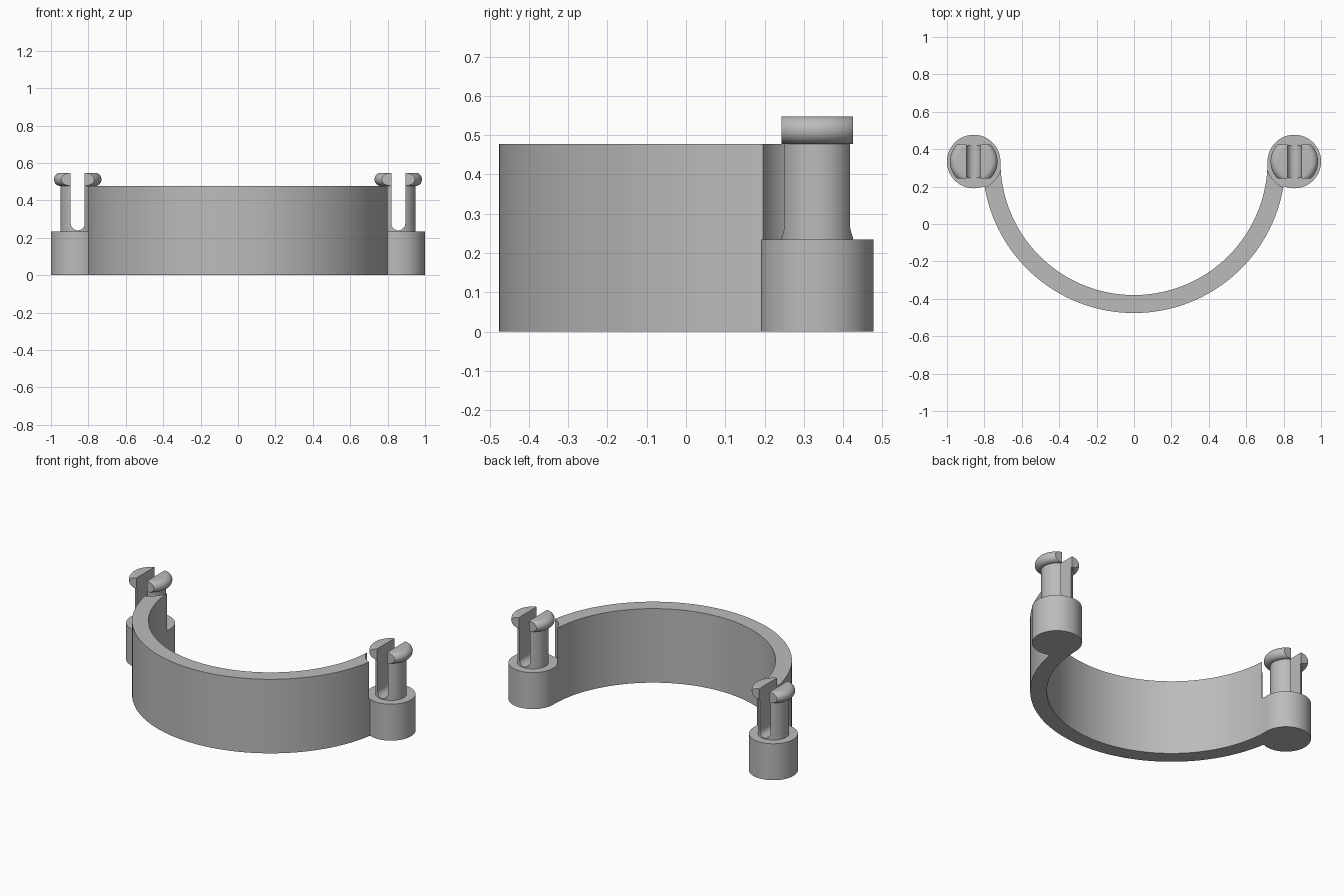
import bpy, bmesh, math
from mathutils import Vector

if "Cube" in bpy.data.objects:
    bpy.data.objects.remove(bpy.data.objects["Cube"])

GREY = bpy.data.materials.new("plain grey")
GREY.use_nodes = True
COLOUR = (0.5, 0.5, 0.5, 1)
GREY.diffuse_color = COLOUR
GREY.node_tree.nodes["Principled BSDF"].inputs["Base Color"].default_value = COLOUR

CY = 0.334          # depth of the band centre and both posts
POST_X = 0.857
SOCKET_R, SOCKET_H = 0.143, 0.235
PIN_R, HEAD_R = 0.091, 0.127
BAND_H, TOP = 0.477, 0.548
SLOT = 0.0375       # half width of the slot


def make(name, bm, at=(0, 0, 0)):
    bmesh.ops.recalc_face_normals(bm, faces=bm.faces)
    mesh = bpy.data.meshes.new(name)
    bm.to_mesh(mesh)
    bm.free()
    mesh.materials.append(GREY)
    ob = bpy.data.objects.new(name, mesh)
    ob.location = at
    bpy.context.collection.objects.link(ob)
    return ob


def prism(name, outline, offset, at=(0, 0, 0)):
    """Extrude a closed outline along an offset."""
    bm = bmesh.new()
    face = bm.faces.new([bm.verts.new(p) for p in outline])
    out = bmesh.ops.extrude_face_region(bm, geom=[face])["geom"]
    moved = [v for v in out if isinstance(v, bmesh.types.BMVert)]
    bmesh.ops.translate(bm, verts=moved, vec=Vector(offset))
    return make(name, bm, at)


def arc(radius, start, end, n):
    return [(radius * math.cos(a), radius * math.sin(a))
            for a in (start + (end - start) * i / n for i in range(n + 1))]


def cylinder(name, radius, z0, z1, at):
    ring = arc(radius, 0, 2 * math.pi, 96)[:-1]
    return prism(name, [(x, y, z0) for x, y in ring], (0, 0, z1 - z0), at)


def lathe(name, profile, at, n=96):
    """Spin a profile of (radius, height) that starts and ends on the axis."""
    bm = bmesh.new()
    verts = [bm.verts.new((r, 0, z)) for r, z in profile]
    edges = [bm.edges.new(pair) for pair in zip(verts, verts[1:])]
    bmesh.ops.spin(bm, geom=verts + edges, cent=(0, 0, 0), axis=(0, 0, 1),
                   angle=2 * math.pi, steps=n, use_merge=True)
    bmesh.ops.remove_doubles(bm, verts=bm.verts, dist=1e-5)
    return make(name, bm, at)


def boolean(ob, cutter, operation):
    mod = ob.modifiers.new("cut", "BOOLEAN")
    mod.operation, mod.solver, mod.object = operation, "EXACT", cutter
    bpy.context.view_layer.objects.active = ob
    bpy.ops.object.modifier_apply(modifier=mod.name)
    bpy.data.objects.remove(cutter)


def smooth(ob):
    bpy.ops.object.select_all(action="DESELECT")
    ob.select_set(True)
    bpy.context.view_layer.objects.active = ob
    bpy.ops.object.shade_smooth_by_angle(angle=math.radians(30))


# Half-round band
outline = arc(0.81, math.pi, 2 * math.pi, 96) + arc(0.714, 2 * math.pi, math.pi, 96)
band = prism("band", [(x, y, 0) for x, y in outline], (0, 0, BAND_H), (0, CY, 0))

for side, label in ((1, "left"), (-1, "right")):
    at = (side * POST_X, CY, 0)

    # Hollow in the band end that clears the pin
    boolean(band, cylinder("clearance", 0.15, SOCKET_H, 0.7, at), "DIFFERENCE")

    # Socket post
    smooth(cylinder(label + "_socket", SOCKET_R, 0, SOCKET_H, at))

    # Pin with a rounded head
    tube = (TOP - BAND_H) / 2
    rim = [(HEAD_R - tube + r, BAND_H + tube + z)
           for r, z in arc(tube, -math.pi / 2, math.pi / 2, 16)]
    pin = lathe(label + "_snap_pin",
                [(0, SOCKET_H - 0.05), (PIN_R, SOCKET_H - 0.05), (PIN_R, BAND_H)]
                + rim + [(0, TOP)], at)

    # Flats on the front and back of the head
    slab = [(-0.3, -PIN_R, 0), (0.3, -PIN_R, 0), (0.3, PIN_R, 0), (-0.3, PIN_R, 0)]
    boolean(pin, prism("flats", slab, (0, 0, 1), at), "INTERSECT")

    # Round-bottomed slot that splits the pin
    slot = [(x, -0.3, SOCKET_H + 0.005 + SLOT + z)
            for x, z in arc(SLOT, math.pi, 2 * math.pi, 24)]
    slot += [(SLOT, -0.3, 0.8), (-SLOT, -0.3, 0.8)]
    boolean(pin, prism("slot", slot, (0, 0.6, 0), at), "DIFFERENCE")
    smooth(pin)

smooth(band)
